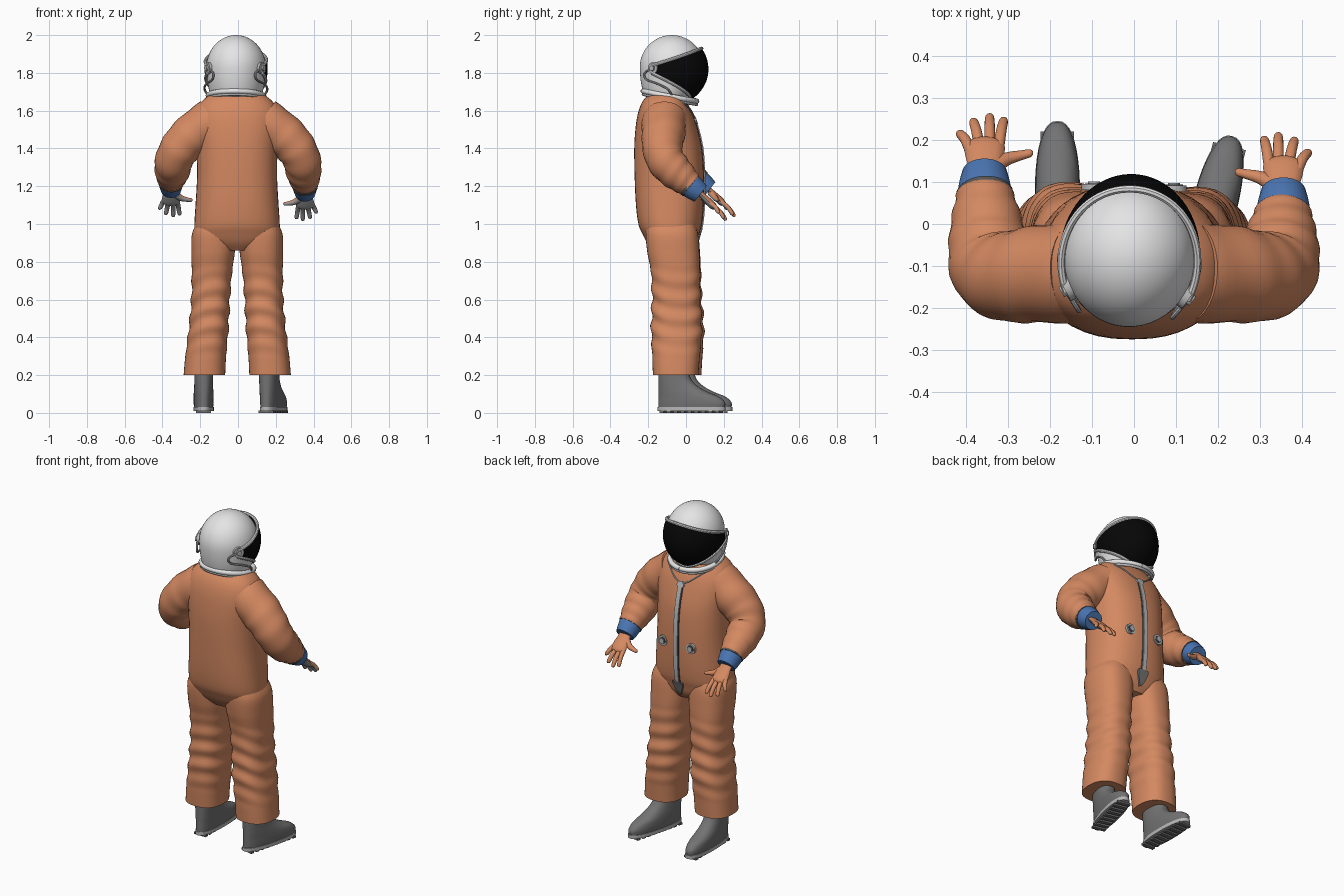
import bpy, bmesh, math
from mathutils import Vector
from math import sin, cos, pi, radians, sqrt

if "Cube" in bpy.data.objects:
    bpy.data.objects.remove(bpy.data.objects["Cube"])


def material(name, r, g, b):
    m = bpy.data.materials.new(name)
    m.diffuse_color = (r, g, b, 1)
    m.use_nodes = True
    m.node_tree.nodes["Principled BSDF"].inputs["Base Color"].default_value = m.diffuse_color
    return m


ORANGE = material("suit orange", 0.66, 0.25, 0.12)
WHITE = material("helmet white", 0.78, 0.78, 0.78)
BLACK = material("visor black", 0.002, 0.002, 0.002)
BLUE = material("cuff blue", 0.07, 0.18, 0.45)
BOOT = material("boot grey", 0.17, 0.17, 0.17)
METAL = material("fitting grey", 0.48, 0.48, 0.48)
DARK = material("trim dark grey", 0.09, 0.09, 0.09)
PALM = material("palm grey", 0.36, 0.36, 0.36)


def spline(pts, n):
    """Catmull-Rom resampling of tuples of any length, n steps per span."""
    out = []
    for i in range(len(pts) - 1):
        a, b, c, d = pts[max(i - 1, 0)], pts[i], pts[i + 1], pts[min(i + 2, len(pts) - 1)]
        for k in range(n):
            t = k / n
            out.append(tuple(0.5 * (2 * q + (r - p) * t + (2 * p - 5 * q + 4 * r - s) * t * t
                                    + (3 * q - p - 3 * r + s) * t ** 3)
                             for p, q, r, s in zip(a, b, c, d)))
    return out + [tuple(pts[-1])]


def skin(name, rings, mats, closed=True, caps=True, rule=None, angle=40):
    """Mesh from a list of equal point rings; rule(normal) picks the material."""
    bm = bmesh.new()
    vs = [[bm.verts.new(p) for p in r] for r in rings]
    n = len(rings[0])
    for a, b in zip(vs, vs[1:]):
        for i in range(n if closed else n - 1):
            j = (i + 1) % n
            bm.faces.new((a[i], a[j], b[j], b[i]))
    if caps and closed:
        bm.faces.new(vs[0][::-1])
        bm.faces.new(vs[-1])
    bmesh.ops.recalc_face_normals(bm, faces=bm.faces[:])
    if rule:
        for f in bm.faces:
            f.material_index = rule(f.normal)
    me = bpy.data.meshes.new(name)
    bm.to_mesh(me)
    bm.free()
    for m in mats:
        me.materials.append(m)
    me.shade_smooth()
    me.set_sharp_from_angle(angle=radians(angle))
    ob = bpy.data.objects.new(name, me)
    bpy.context.scene.collection.objects.link(ob)
    return ob


def oval(cx, cy, z, rx, ry, n=40, p=2.4):
    def se(v):
        return math.copysign(abs(v) ** (2 / p), v)
    return [Vector((cx + rx * se(cos(2 * pi * i / n)), cy + ry * se(sin(2 * pi * i / n)), z)) for i in range(n)]


def tube(name, pts, mats, steps=4, seg=16, flat=1.0, ref=(0, 0, 1), wrinkle=0.0, rule=None):
    """Swept tube through (x, y, z, radius) points, with optional flattening."""
    s = spline(pts, steps)
    c = [Vector(p[:3]) for p in s]
    nrm, rings = Vector(ref), []
    for i, p in enumerate(s):
        t = (c[min(i + 1, len(c) - 1)] - c[max(i - 1, 0)]).normalized()
        nrm = (nrm - t * nrm.dot(t)).normalized()
        side = t.cross(nrm)
        ring = []
        for k in range(seg):
            a = 2 * pi * k / seg
            r = p[3] + wrinkle * sin(i * 1.1 + 1.5 * sin(a))
            ring.append(c[i] + side * (r * cos(a)) + nrm * (r * flat * sin(a)))
        rings.append(ring)
    return skin(name, rings, mats, rule=rule)


# Torso: z, back y, front y, half width
TORSO = spline([(0.86, -0.17, 0.03, 0.10), (0.90, -0.205, 0.055, 0.19), (0.95, -0.232, 0.07, 0.222),
                (1.0, -0.252, 0.083, 0.226), (1.1, -0.265, 0.092, 0.22), (1.25, -0.272, 0.094, 0.212),
                (1.4, -0.274, 0.084, 0.215), (1.5, -0.268, 0.062, 0.225), (1.58, -0.256, 0.036, 0.222),
                (1.64, -0.235, 0.008, 0.195), (1.68, -0.205, -0.015, 0.15), (1.70, -0.18, -0.03, 0.11)], 4)
skin("suit_torso", [oval(-0.005, (b + f) / 2, z, w, (f - b) / 2) for z, b, f, w in TORSO], [ORANGE])


def chest(x, z):
    """Front y of the torso at x, z."""
    s = min(TORSO, key=lambda q: abs(q[0] - z))
    k = TORSO.index(s)
    o = TORSO[min(k + 1, len(TORSO) - 1)] if z > s[0] else TORSO[max(k - 1, 0)]
    t = 0 if o is s or o[0] == s[0] else (z - s[0]) / (o[0] - s[0])
    b, f, w = (s[i] + (o[i] - s[i]) * t for i in (1, 2, 3))
    u = min(abs((x + 0.005) / w), 1)
    return (b + f) / 2 + (f - b) / 2 * (1 - u ** 2.4) ** (1 / 2.4)


def strip(name, profile, mat, lift):
    """Thin plate on the chest centre line from (z, half width) points."""
    rows = [[Vector((x * w, chest(x * w, z) + lift * (1 - 0.9 * (abs(x) > 1)), z)) for x in (-1.05, -1, 0, 1, 1.05)]
            for z, w in spline(profile, 5)]
    return skin(name, rows, [mat], closed=False)


# Zip, its top tab and the patch at the bottom
strip("zip_edge", [(0.96, 0.017), (1.1, 0.017), (1.3, 0.017), (1.54, 0.017)], DARK, 0.005)
strip("zip", [(0.96, 0.013), (1.1, 0.013), (1.3, 0.013), (1.54, 0.013)], METAL, 0.009)
strip("zip_top_tab", [(1.53, 0.008), (1.55, 0.024), (1.57, 0.008)], METAL, 0.01)
strip("zip_bottom_patch", [(0.885, 0.006), (0.92, 0.022), (0.96, 0.034), (0.975, 0.03)], BOOT, 0.01)

# Round hose connectors on the belly
for x in (-0.095, 0.095):
    y = chest(x, 1.2) - 0.004
    for part, r, d, m in (("rim", 0.03, 0.014, METAL), ("ring", 0.021, 0.016, DARK), ("core", 0.014, 0.02, METAL)):
        tube("connector_" + part, [(x, y, 1.2, r), (x, y + d, 1.2, r)], [m], steps=1, seg=24)

# Neck cord hanging down to the zip
for s in (-1, 1):
    tube("neck_cord", [(s * x, chest(s * x, z) + 0.004, z, 0.004)
                       for x, z in ((0.13, 1.64), (0.09, 1.61), (0.045, 1.575), (0.0, 1.555))], [METAL], seg=8)

# Legs: z, centre x, centre y, half width, half depth
LEG = spline([(1.02, 0.11, -0.08, 0.09, 0.12), (0.95, 0.12, -0.075, 0.115, 0.138), (0.85, 0.124, -0.067, 0.115, 0.138),
              (0.75, 0.13, -0.056, 0.107, 0.13), (0.6, 0.137, -0.052, 0.102, 0.128), (0.45, 0.147, -0.05, 0.105, 0.134),
              (0.3, 0.163, -0.053, 0.108, 0.126), (0.2, 0.17, -0.055, 0.11, 0.12)], 10)
for s in (-1, 1):
    rings = []
    for z, cx, cy, rx, ry in LEG:
        amp = 0.05 * max(0, 1 - ((z - 0.54) / 0.25) ** 2)
        ring = oval(s * (cx + (0.008 if s < 0 else 0)), cy + (0.02 if s < 0 else 0) * (1 - z), z, rx, ry)
        mid = sum(ring, Vector()) / len(ring)
        for i, p in enumerate(ring):
            a = 2 * pi * i / len(ring)
            k = amp * sin(z * 62 + 1.6 * sin(a + s) + 0.8 * cos(2 * a))
            p.x += (p.x - mid.x) * k
            p.y += (p.y - mid.y) * k
        rings.append(ring)
    skin("trouser_leg", rings, [ORANGE])

# Boots: z, heel y, toe y, half width (local, then placed and turned)
UPPER = spline([(0.025, -0.175, 0.185, 0.05), (0.055, -0.175, 0.186, 0.053), (0.085, -0.175, 0.155, 0.053),
                (0.11, -0.175, 0.095, 0.052), (0.14, -0.175, 0.04, 0.05), (0.18, -0.175, 0.0, 0.049),
                (0.24, -0.175, -0.015, 0.049)], 4)
for x, y, turn in ((-0.182, 0.055, 0), (0.187, 0.025, -14)):
    parts = [skin("boot", [oval(0, (b + f) / 2, z, w, (f - b) / 2) for z, b, f, w in UPPER], [BOOT]),
             skin("boot_sole", [oval(0, 0.005, z, 0.054, 0.185) for z in (0.009, 0.03)], [METAL])]
    for i in range(9):
        ty = -0.15 + i * 0.038
        parts.append(skin("sole_tread", [[Vector((u * 0.04, ty + v * 0.011, z)) for u, v in
                                          ((-1, -1), (1, -1), (1, 1), (-1, 1))] for z in (0, 0.012)], [BOOT]))
    for o in parts:
        o.location = (x, y, 0)
        o.rotation_euler.z = radians(turn)

# Arms, cuffs and gloves (the left forearm reaches further forward)
for s in (-1, 1):
    dy, dz = (0.045, 0.02) if s < 0 else (0, 0)

    def arm(x, y, z, r, k):
        return (s * x, y + dy * k, z + dz * k, r)

    tube("sleeve", [arm(0.13, -0.115, 1.55, 0.12, 0), arm(0.235, -0.12, 1.475, 0.115, 0),
                    arm(0.30, -0.125, 1.41, 0.107, 0), arm(0.338, -0.11, 1.34, 0.1, 0.1),
                    arm(0.347, -0.06, 1.28, 0.094, 0.4), arm(0.352, -0.01, 1.235, 0.08, 0.8),
                    arm(0.355, 0.025, 1.203, 0.067, 1)], [ORANGE], steps=6, seg=28, ref=(0, 1, 0), wrinkle=0.002)
    tube("cuff_ring", [arm(0.354, 0.012, 1.212, 0.068, 1), arm(0.355, 0.027, 1.2, 0.068, 1)], [DARK], steps=1, seg=28)
    tube("cuff", [arm(0.355, 0.023, 1.204, 0.065, 1), arm(0.355, 0.05, 1.182, 0.061, 1),
                  arm(0.355, 0.078, 1.16, 0.053, 1)], [BLUE], seg=28)
    fwd, up = Vector((0, 0.71, -0.70)), Vector((0, 0.70, 0.71))
    wrist = Vector(arm(0.355, 0.075, 1.163, 0, 1)[:3])

    def glove(name, pts, flat):
        """Points are (across, forward, up, radius) in the hand frame."""
        w = [(*(wrist + Vector((s * a, 0, 0)) + fwd * f + up * u), r) for a, f, u, r in pts]
        tube(name, w, [ORANGE, PALM], seg=14, flat=flat, ref=up, rule=lambda n: int(n.dot(up) < -0.35))

    glove("glove_palm", [(0, -0.02, 0, 0.038), (0, 0.02, 0, 0.038), (0, 0.06, 0, 0.046),
                         (0, 0.095, 0, 0.047), (0, 0.112, 0, 0.03)], 0.42)
    for a0, f0, a1, f1 in ((-0.034, 0.09, -0.045, 0.188), (-0.012, 0.095, -0.012, 0.2),
                           (0.013, 0.092, 0.026, 0.185), (0.034, 0.075, 0.058, 0.145)):
        glove("glove_finger", [(a0, f0, 0, 0.013), ((a0 + a1) / 2, (f0 + f1) / 2, 0.004, 0.0125),
                               (a1, f1 - 0.008, -0.004, 0.0105), (a1, f1, -0.006, 0.004)], 0.95)
    glove("glove_thumb", [(-0.015, 0.02, -0.004, 0.02), (-0.05, 0.055, -0.008, 0.017),
                          (-0.09, 0.07, -0.008, 0.012), (-0.108, 0.074, -0.006, 0.01), (-0.115, 0.075, -0.006, 0.004)], 0.9)

# Helmet parts are built round its own axis, then moved and turned a little
head = []


def shell_point(phi, z):
    if z > 1.83:
        f = sqrt(max(0, 1 - ((z - 1.83) / 0.17) ** 2))
    else:
        back, front = (sqrt(1 - ((z - 1.83) / h) ** 2) for h in (0.3, 0.19))
        k = max(0, cos(phi))
        f = back + (front - back) * k
    return Vector((0.157 * f * sin(phi), 0.17 * f * cos(phi), z))


def visor_point(phi, v):
    t = (cos(phi) + 0.5) / 1.5
    lo, hi = 1.80 - 0.145 * t, 1.838 + 0.092 * t
    z = lo + (hi - lo) * v
    f = sqrt(1 - ((z - 1.82) / 0.19) ** 2)
    return Vector((0.167 * f * sin(phi), 0.194 * f * cos(phi), z))


heights = [1.675 + 0.155 * i / 10 for i in range(10)] + [1.83 + 0.17 * sin(i * pi / 30) for i in range(15)] + [1.99999]
head.append(skin("helmet_shell", [[shell_point(2 * pi * i / 48, z) for i in range(48)] for z in heights], [WHITE]))
ANG = [radians(-120 + 5 * i) for i in range(49)]
head.append(skin("visor", [[visor_point(a, j / 16) for j in range(17)] for a in ANG], [BLACK], closed=False))
for v in (0, 1):
    head.append(tube("visor_rim", [(*visor_point(a, v), 0.009) for a in ANG], [WHITE], steps=1, seg=8))

# Tilted neck ring with a thin metal band under it
for name, r, h, m in (("helmet_neck_ring", 0.014, 0, WHITE), ("helmet_neck_band", 0.008, -0.017, METAL)):
    ring = [(0.147 * sin(a), -0.01 + 0.142 * cos(a), 1.677 + h - 0.027 * cos(a), r)
            for a in (2 * pi * i / 48 for i in range(49))]
    head.append(tube(name, ring, [m], steps=1, seg=10))

# Visor pivots and the hoses that run down from them
for s in (-1, 1):
    p = shell_point(s * radians(120), 1.825)
    d = Vector((p.x, p.y, 0)).normalized()
    for name, r, a, b in (("visor_pivot", 0.03, -0.01, 0.014), ("visor_pivot_knob", 0.014, 0, 0.024)):
        head.append(tube(name, [(*(p + d * a), r), (*(p + d * b), r)], [METAL], steps=1, seg=20))
    hose = [(120, 1.825, 0.012), (138, 1.80, 0.014), (135, 1.765, 0.014), (110, 1.74, 0.016), (92, 1.71, 0.022), (85, 1.67, 0.012)]
    pts = []
    for deg, z, off in hose:
        q = shell_point(s * radians(deg), z)
        q += Vector((q.x, q.y, 0)).normalized() * off
        pts.append((*q, 0.006))
    head.append(tube("helmet_hose", pts, [METAL], seg=8))

for o in head:
    o.location = (-0.01, -0.075, 0)
    o.rotation_euler.z = radians(-4)
